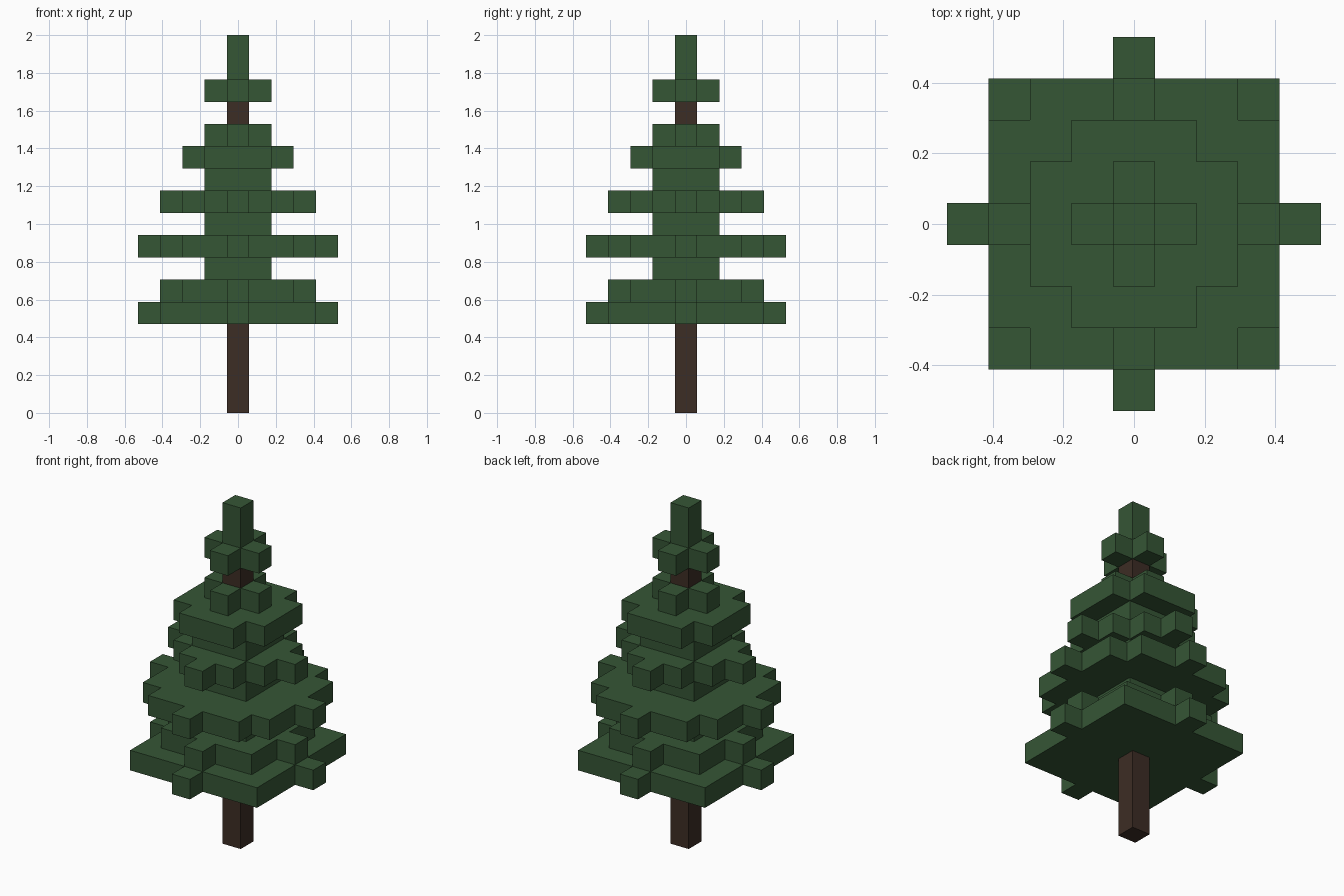
import bpy
import bmesh
from mathutils import Vector

cube = bpy.data.objects.get("Cube")
if cube:
    bpy.data.objects.remove(cube, do_unlink=True)

LAYERS = 17
UNIT = 2 / LAYERS


def make_material(name, color):
    mat = bpy.data.materials.new(name)
    mat.use_nodes = True
    mat.diffuse_color = color
    mat.node_tree.nodes["Principled BSDF"].inputs["Base Color"].default_value = color
    return mat


def tier(level, core, arm, trimmed=False):
    """Cells of one layer: a square core, optionally without corners, plus four arms."""
    cells = set()
    reach = range(-max(core, arm), max(core, arm) + 1)
    for x in reach:
        for y in reach:
            near, far = sorted((abs(x), abs(y)))
            in_core = far <= core and not (trimmed and near == core)
            if in_core or (near == 0 and far <= arm):
                cells.add((x, y, level))
    return cells


def column(*levels):
    return {(0, 0, z) for z in levels}


def build(name, cells, solid, mat):
    """Mesh the outer faces of the cells, skipping those buried against other cells."""
    bm = bmesh.new()
    for cell in sorted(cells):
        centre = Vector(cell) + Vector((0, 0, 0.5))
        for axis in range(3):
            for side in (-1, 1):
                normal = Vector((0, 0, 0))
                normal[axis] = side
                neighbour = tuple(int(c + n) for c, n in zip(cell, normal))
                if neighbour in solid:
                    continue
                u = Vector((0, 0, 0))
                u[(axis + 1) % 3] = 0.5
                v = normal.cross(u)
                mid = centre + normal / 2
                corners = (mid - u - v, mid + u - v, mid + u + v, mid - u + v)
                bm.faces.new([bm.verts.new(c * UNIT) for c in corners])
    bmesh.ops.remove_doubles(bm, verts=bm.verts[:], dist=UNIT / 100)
    mesh = bpy.data.meshes.new(name)
    bm.to_mesh(mesh)
    bm.free()
    mesh.materials.append(mat)
    obj = bpy.data.objects.new(name, mesh)
    bpy.context.collection.objects.link(obj)


bark = make_material("dark bark brown", (0.046, 0.026, 0.018, 1))
needles = make_material("pine green", (0.036, 0.092, 0.036, 1))

# Trunk, with the bare gap below the crown
parts = {"trunk": (column(0, 1, 2, 3, 13), bark)}

# Foliage tiers from the bottom up
foliage = {
    "bottom_boughs": tier(4, 3, 4),
    "bottom_boughs_upper": tier(5, 2, 3),
    "lower_core": tier(6, 1, 1),
    "wide_boughs": tier(7, 3, 4, True),
    "middle_core": tier(8, 1, 1),
    "middle_boughs": tier(9, 2, 3, True),
    "upper_core": tier(10, 1, 1),
    "upper_boughs": tier(11, 2, 2, True),
    "upper_sprigs": tier(12, 0, 1),
    "crown_sprigs": tier(14, 0, 1),
    "treetop": column(15, 16),
}
parts.update({name: (cells, needles) for name, cells in foliage.items()})

solid = set().union(*(cells for cells, mat in parts.values()))
for name, (cells, mat) in parts.items():
    build(name, cells, solid, mat)
